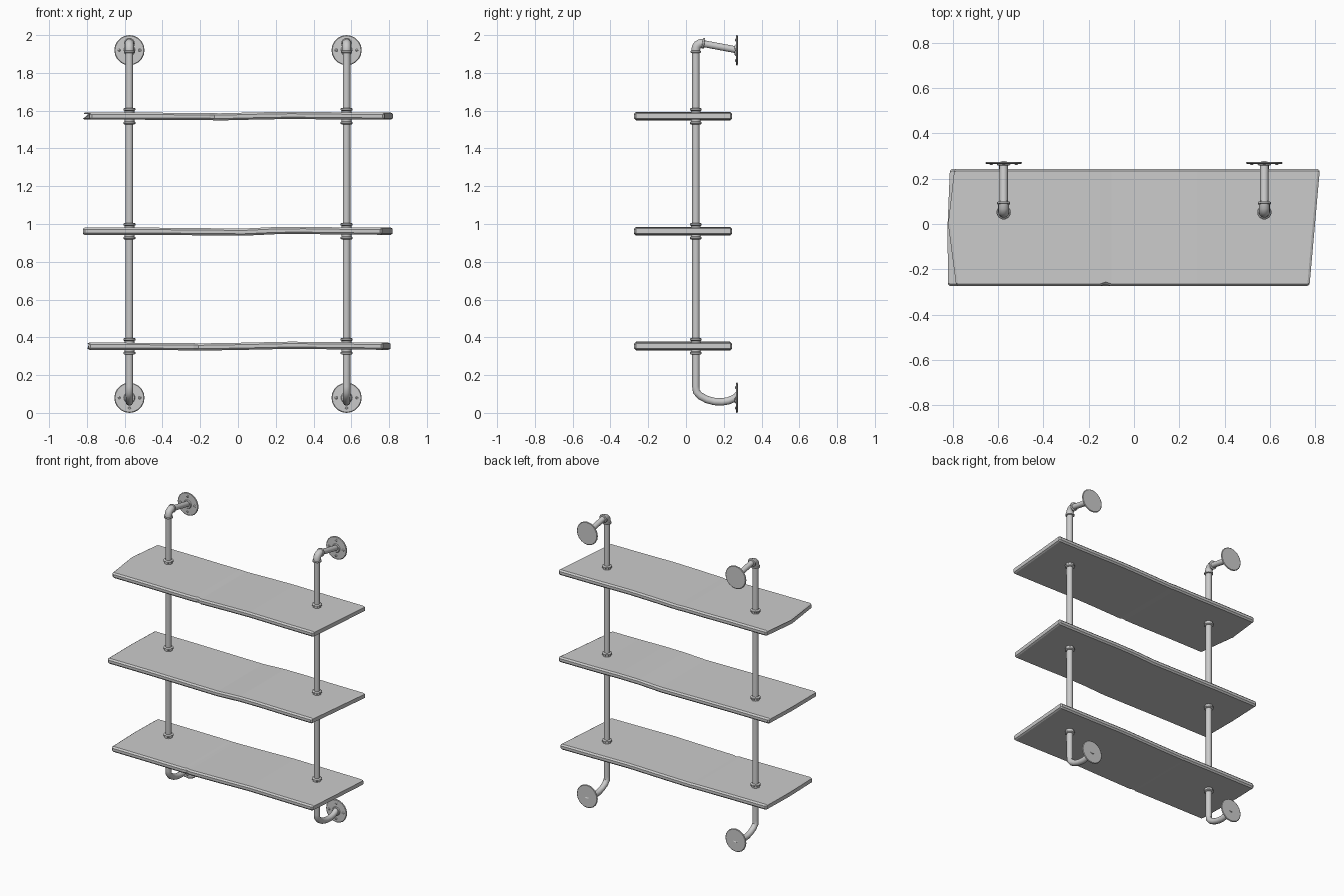
import bpy, bmesh, math
from mathutils import Vector, Matrix

if "Cube" in bpy.data.objects:
    bpy.data.objects.remove(bpy.data.objects["Cube"])

POLE_X, POLE_Y = 0.575, 0.052
FRONT, BACK = -0.274, 0.243


def finish(name, bm, smooth=True):
    bmesh.ops.recalc_face_normals(bm, faces=bm.faces)
    mesh = bpy.data.meshes.new(name)
    bm.to_mesh(mesh)
    bm.free()
    ob = bpy.data.objects.new(name, mesh)
    bpy.context.collection.objects.link(ob)
    if smooth:
        bpy.ops.object.select_all(action='DESELECT')
        ob.select_set(True)
        bpy.context.view_layer.objects.active = ob
        bpy.ops.object.shade_smooth_by_angle(angle=math.radians(35))
    return ob


def loft(bm, rings):
    """Skin a list of equal-length point rings and cap both ends."""
    rows = [[bm.verts.new(p) for p in ring] for ring in rings]
    n = len(rows[0])
    for a, b in zip(rows, rows[1:]):
        for i in range(n):
            bm.faces.new((a[i], a[(i + 1) % n], b[(i + 1) % n], b[i]))
    bm.faces.new(rows[0])
    bm.faces.new(rows[-1])


def ring(centre, direction, radius, sides):
    d = Vector(direction).normalized()
    u = Vector((1, 0, 0))
    v = d.cross(u)
    return [Vector(centre) + radius * (math.cos(a) * u + math.sin(a) * v)
            for a in (2 * math.pi * i / sides for i in range(sides))]


def tube(name, x, path, radius, sides=14):
    """Round tube along a (y, z) path."""
    pts = [Vector((x, y, z)) for y, z in path]
    rings = []
    for i, p in enumerate(pts):
        d = pts[min(i + 1, len(pts) - 1)] - pts[max(i - 1, 0)]
        rings.append(ring(p, d, radius, sides))
    bm = bmesh.new()
    loft(bm, rings)
    return finish(name, bm)


def turned(name, origin, direction, profile, sides=14):
    """Turned part from (radius, distance along direction) pairs."""
    o, d = Vector(origin), Vector(direction).normalized()
    bm = bmesh.new()
    loft(bm, [ring(o + d * h, d, r, sides) for r, h in profile])
    return finish(name, bm)


def shelf(name, z, left, right, waves):
    """Plank: left = (front, middle, back) x, right = (front, back) x,
    waves = (x, height offset, front notch depth)."""
    h, b = 0.019, 0.010

    def section(x, dz, notch, inset, end):
        f, k, hh = FRONT + inset + notch, BACK - inset, h - inset * 0.7
        e = b - inset * 0.8
        prof = [(f, e - hh), (f, hh - e), (f + e, hh), (0, hh), (k - e, hh),
                (k, hh - e), (k, e - hh), (k - e, -hh), (0, -hh), (f + e, -hh)]
        out = []
        for y, pz in prof:
            t = (y - FRONT) / (BACK - FRONT)
            xr = right[0] + (right[1] - right[0]) * t
            if y < 0:
                xl = left[0] + (left[1] - left[0]) * (y - FRONT) / -FRONT
            else:
                xl = left[1] + (left[2] - left[1]) * y / BACK
            px = {-2: xl, -1: xl + b, 1: xr - b, 2: xr}.get(end, x)
            out.append((px, y, z + dz + pz))
        return out

    secs = [section(0, 0, 0, 0.008, -2), section(0, 0, 0, 0, -1)]
    secs += [section(x, dz, n, 0, 0) for x, dz, n in waves]
    secs += [section(0, 0, 0, 0, 1), section(0, 0, 0, 0.008, 2)]
    bm = bmesh.new()
    loft(bm, secs)
    return finish(name, bm, smooth=False)


# Wavy, rough-cut planks
SHELF_Z = {'bottom': 0.353, 'middle': 0.962, 'top': 1.571}
shelf('bottom_shelf', SHELF_Z['bottom'], (-0.79, -0.797, -0.79), (0.768, 0.807),
      [(-0.5, -0.001, 0), (-0.235, -0.003, 0), (-0.21, -0.004, 0.008), (-0.185, -0.004, 0),
       (0.0, -0.001, 0), (0.28, 0.005, 0), (0.55, 0.002, 0)])
shelf('middle_shelf', SHELF_Z['middle'], (-0.821, -0.822, -0.812), (0.762, 0.82),
      [(-0.5, 0.0, 0), (-0.2, -0.003, 0), (0.03, -0.005, 0),
       (0.2, 0.003, 0), (0.35, 0.004, 0), (0.55, 0.001, 0)])
shelf('top_shelf', SHELF_Z['top'], (-0.784, -0.82, -0.792), (0.774, 0.82),
      [(-0.5, 0.0, 0), (-0.3, -0.002, 0), (-0.15, -0.002, 0), (-0.125, -0.003, 0.008),
       (-0.10, -0.004, 0), (0.1, 0.001, 0), (0.28, 0.004, 0), (0.55, 0.001, 0)])

for side, x in (('left', -POLE_X), ('right', POLE_X)):
    # Upright pipe, its curved foot, top elbow and wall arm
    tube(side + '_upright_pipe', x,
         [(POLE_Y, 1.93), (POLE_Y, 0.14), (0.055, 0.112), (0.075, 0.09), (0.11, 0.071),
          (0.15, 0.06), (0.19, 0.058), (0.225, 0.064), (0.25, 0.075), (0.268, 0.085)], 0.02)
    tube(side + '_top_elbow', x,
         [(POLE_Y, 1.912), (POLE_Y, 1.926), (0.055, 1.938), (0.062, 1.948),
          (0.073, 1.955), (0.092, 1.957)], 0.024)
    tube(side + '_wall_arm', x, [(0.08, 1.957), (0.268, 1.922)], 0.0185)

    # Elbow lips
    lip = [(0.024, -0.006), (0.029, -0.004), (0.029, 0.004), (0.024, 0.006)]
    turned(side + '_elbow_lower_lip', (x, POLE_Y, 1.912), (0, 0, 1), lip)
    turned(side + '_elbow_rear_lip', (x, 0.092, 1.956), (0, 1, -0.17), lip)

    # Collars clamping each shelf from above and below
    for level, z in SHELF_Z.items():
        for where, s in (('upper', 1), ('lower', -1)):
            turned(f'{side}_{level}_{where}_collar', (x, POLE_Y, z), (0, 0, s),
                   [(0.026, 0.010), (0.026, 0.028), (0.032, 0.032),
                    (0.032, 0.040), (0.026, 0.044), (0.020, 0.044)])

    # Wall flanges with screws
    for level, z in (('bottom', 0.08), ('top', 1.92)):
        turned(f'{side}_{level}_wall_flange', (x, 0.274, z), (0, -1, 0),
               [(0.076, 0.0), (0.08, 0.003), (0.08, 0.006), (0.076, 0.009),
                (0.03, 0.010), (0.026, 0.016), (0.02, 0.016)], sides=20)
        for i in range(4):
            a = math.pi / 2 * i
            turned(f'{side}_{level}_flange_screw_{i + 1}',
                   (x + 0.055 * math.cos(a), 0.268, z + 0.055 * math.sin(a)), (0, -1, 0),
                   [(0.008, 0.0), (0.008, 0.005), (0.004, 0.008)], sides=8)
